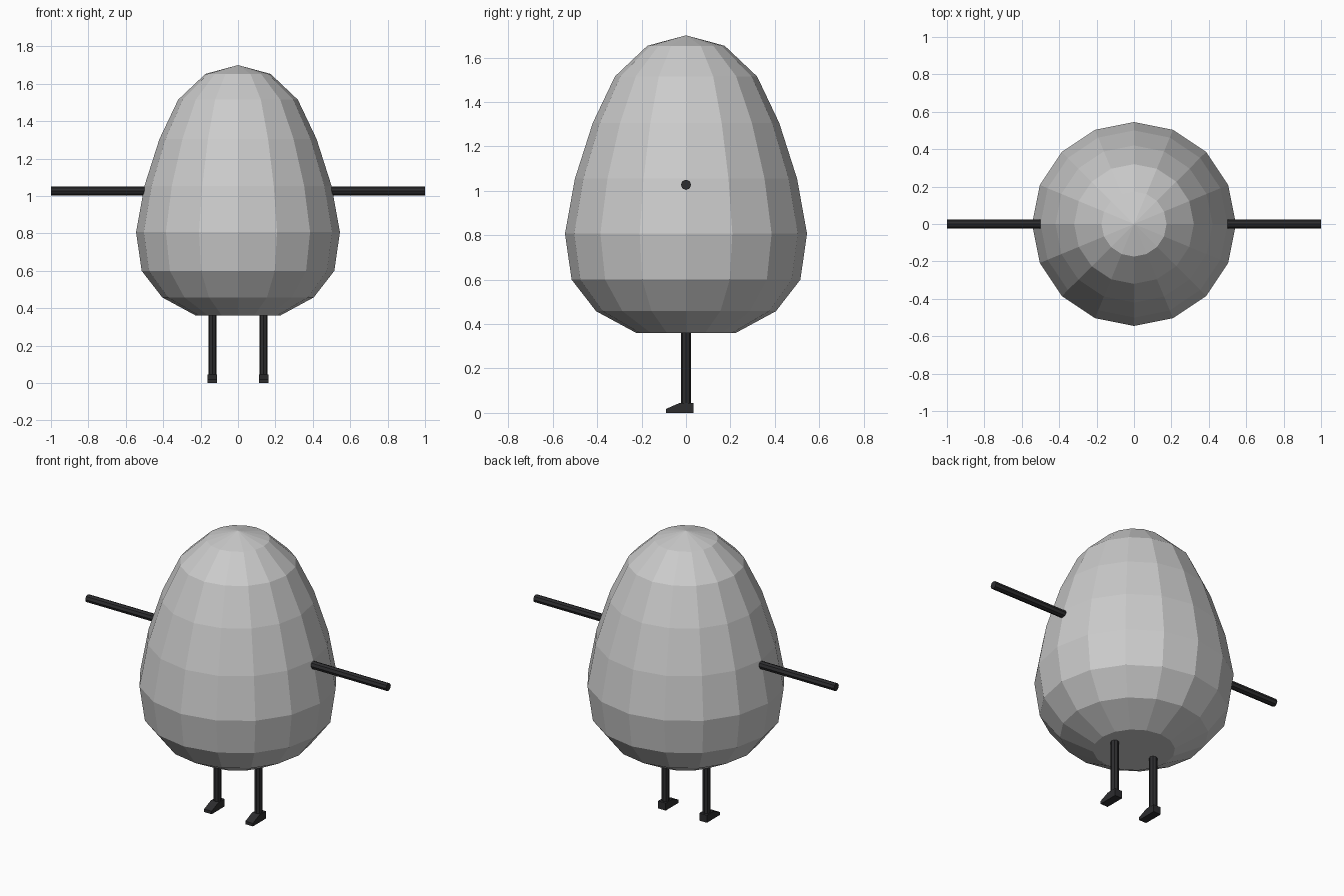
import bpy, bmesh, math
from mathutils import Matrix, Vector

if "Cube" in bpy.data.objects:
    bpy.data.objects.remove(bpy.data.objects["Cube"])


def material(name, rgb):
    m = bpy.data.materials.new(name)
    m.diffuse_color = (*rgb, 1)
    m.use_nodes = True
    m.node_tree.nodes["Principled BSDF"].inputs["Base Color"].default_value = m.diffuse_color
    return m


grey = material("light grey", (0.6, 0.6, 0.6))
black = material("near black", (0.026, 0.026, 0.028))


def finish(name, bm, mat):
    bmesh.ops.recalc_face_normals(bm, faces=bm.faces)
    mesh = bpy.data.meshes.new(name)
    bm.to_mesh(mesh)
    bm.free()
    mesh.materials.append(mat)
    bpy.context.collection.objects.link(bpy.data.objects.new(name, mesh))


def rod(name, a, b, radius, mat, sides=8):
    a, b = Vector(a), Vector(b)
    turn = (b - a).to_track_quat('Z', 'Y').to_matrix().to_4x4()
    bm = bmesh.new()
    bmesh.ops.create_cone(bm, cap_ends=True, segments=sides, radius1=radius,
                          radius2=radius, depth=(b - a).length,
                          matrix=Matrix.Translation((a + b) / 2) @ turn)
    finish(name, bm, mat)


# Egg-shaped body: 16-sided rings (radius, height), flat base, pointed top
profile = [(0.224, 0.36), (0.405, 0.458), (0.515, 0.60), (0.545, 0.807),
           (0.5, 1.055), (0.42, 1.305), (0.32, 1.515), (0.174, 1.653)]
SIDES = 16
bm = bmesh.new()
rings = [[bm.verts.new((r * math.cos(2 * math.pi * i / SIDES),
                        r * math.sin(2 * math.pi * i / SIDES), z))
          for i in range(SIDES)] for r, z in profile]
tip = bm.verts.new((0, 0, 1.70))
bm.faces.new(rings[0][::-1])
for i in range(SIDES):
    j = (i + 1) % SIDES
    for low, high in zip(rings, rings[1:]):
        bm.faces.new((low[i], low[j], high[j], high[i]))
    bm.faces.new((rings[-1][i], rings[-1][j], tip))
finish("body", bm, grey)

# Foot side profile (y, z): wedge with a low toe at the front
foot = [(-0.09, 0), (0.033, 0), (0.033, 0.045), (-0.028, 0.045), (-0.09, 0.018)]

for side, s in (("left", -1), ("right", 1)):
    rod(side + "_arm", (s * 0.48, 0, 1.027), (s, 0, 1.027), 0.023, black)
    x = s * 0.137
    rod(side + "_leg", (x, 0, 0.03), (x, 0, 0.37), 0.022, black)
    bm = bmesh.new()
    ends = [[bm.verts.new((x + d, y, z)) for y, z in foot] for d in (-0.025, 0.025)]
    for e in ends:
        bm.faces.new(e)
    for i in range(len(foot)):
        j = (i + 1) % len(foot)
        bm.faces.new((ends[0][i], ends[0][j], ends[1][j], ends[1][i]))
    finish(side + "_foot", bm, black)
